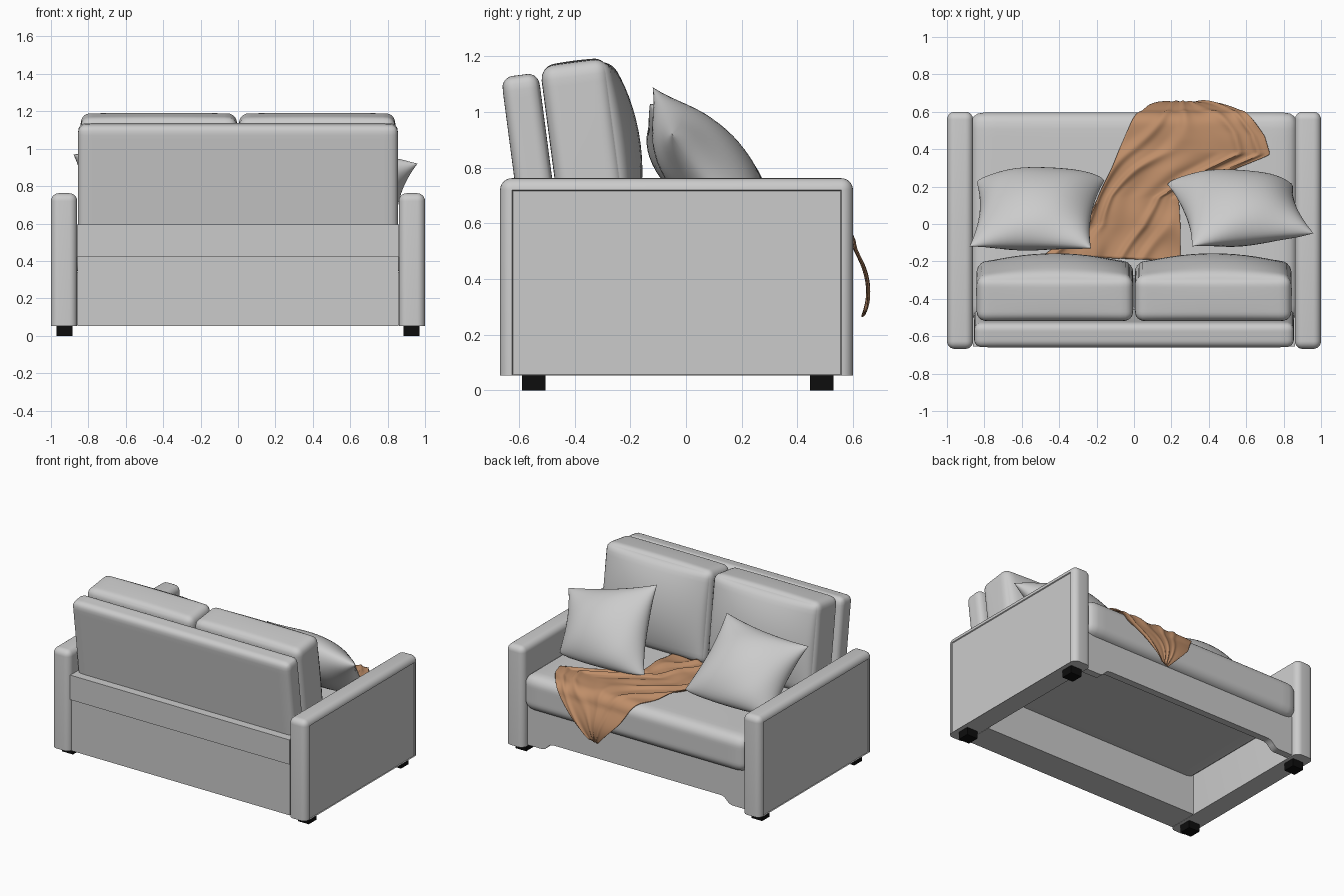
import bpy, bmesh, math
from mathutils import Vector, Matrix

if "Cube" in bpy.data.objects:
    bpy.data.objects.remove(bpy.data.objects["Cube"])

TILT = math.radians(7.5)


def material(name, color):
    m = bpy.data.materials.new(name)
    m.diffuse_color = (*color, 1)
    m.use_nodes = True
    m.node_tree.nodes["Principled BSDF"].inputs["Base Color"].default_value = m.diffuse_color
    return m


BLACK = material("black", (0.004, 0.004, 0.004))
TAN = material("tan", (0.52, 0.27, 0.14))


def finish(bm, name, mat=None, angle=35):
    bmesh.ops.recalc_face_normals(bm, faces=bm.faces)
    me = bpy.data.meshes.new(name)
    bm.to_mesh(me)
    bm.free()
    ob = bpy.data.objects.new(name, me)
    bpy.context.collection.objects.link(ob)
    if mat:
        me.materials.append(mat)
    bpy.ops.object.select_all(action='DESELECT')
    ob.select_set(True)
    bpy.context.view_layer.objects.active = ob
    bpy.ops.object.shade_smooth_by_angle(angle=math.radians(angle))
    return ob


def cube(lo, hi):
    lo, hi = Vector(lo), Vector(hi)
    bm = bmesh.new()
    bmesh.ops.create_cube(bm, size=1, matrix=Matrix.Translation((lo + hi) / 2) @ Matrix.Diagonal((*(hi - lo), 1)))
    return bm


def box(name, lo, hi, mat=None):
    return finish(cube(lo, hi), name, mat)


def soft_box(name, size, center, r, tilt=0, bulge=(0, 0, 0)):
    """Rounded block whose +y face and x / z faces can be puffed out."""
    bm = bmesh.new()
    bmesh.ops.create_cube(bm, size=2)
    bmesh.ops.subdivide_edges(bm, edges=bm.edges[:], cuts=21, use_grid_fill=True)
    half = Vector(size) / 2
    for v in bm.verts:
        t = Vector([math.sin(c * math.pi / 2) for c in v.co])
        p = Vector([t[i] * half[i] for i in range(3)])
        q = Vector([max(-half[i] + r, min(half[i] - r, p[i])) for i in range(3)])
        p = q + (p - q).normalized() * r
        w = [max(1 - c * c, 0) for c in t]
        if t.y > 0:
            p.y += bulge[1] * t.y * (w[0] * w[2]) ** 0.85
        p.x += bulge[0] * t.x * w[1] * w[2]
        p.z += bulge[2] * t.z * w[0] * w[1]
        v.co = p
    bm.transform(Matrix.Translation(center) @ Matrix.Rotation(tilt, 4, 'X'))
    return finish(bm, name, angle=60)


# Arms: rounded slabs with a seamed outer panel, on block legs
for s, side in ((-1, "left"), (1, "right")):
    xs = sorted((s * 0.86, s * 1.0))
    bm = cube((xs[0], -0.668, 0.053), (xs[1], 0.6, 0.762))
    edges = [e for e in bm.edges if max(v.co.z for v in e.verts) > 0.5]
    bmesh.ops.bevel(bm, geom=edges, offset=0.042, segments=6, profile=0.5, affect='EDGES')
    bm.normal_update()
    outer = [f for f in bm.faces if f.normal.x * s > 0.99 and f.calc_area() > 0.3]
    bmesh.ops.inset_region(bm, faces=outer, thickness=0.005, depth=-0.006)
    finish(bm, side + "_arm")
    lx = sorted((s * 0.885, s * 0.97))
    for y, end in ((-0.59, "back"), (0.445, "front")):
        box(f"{side}_{end}_leg", (lx[0], y, 0), (lx[1], y + 0.085, 0.06), BLACK)

# Base: rear storage box, ledge band and front apron with a raised cutout
box("rear_base", (-0.858, -0.642, 0.053), (0.858, -0.43, 0.43))
box("rear_band", (-0.862, -0.654, 0.42), (0.862, -0.5, 0.595))
half = [(0.86, 0.34), (0.86, 0.06), (0.75, 0.06), (0.725, 0.066), (0.705, 0.085), (0.685, 0.104), (0.66, 0.11)]
outline = half + [(-x, z) for x, z in reversed(half)]
bm = bmesh.new()
face = bm.faces.new([bm.verts.new((x, 0.5, z)) for x, z in outline])
ext = bmesh.ops.extrude_face_region(bm, geom=[face])
bmesh.ops.translate(bm, vec=(0, 0.05, 0), verts=[g for g in ext["geom"] if isinstance(g, bmesh.types.BMVert)])
finish(bm, "front_apron")

# Seat and backrest
soft_box("seat", (1.75, 1.12, 0.255), (0, 0.037, 0.4475), 0.07, bulge=(0, 0, 0.006))
soft_box("backrest", (1.71, 0.135, 0.655), (0, -0.555, 0.808), 0.042, TILT)
for s, side in ((-1, "left"), (1, "right")):
    soft_box(side + "_back_cushion", (0.835, 0.245, 0.64), (s * 0.423, -0.362, 0.861), 0.05, TILT, (0.003, 0.078, 0.006))


def pillow(name, tl, tr, bl, br, thick=0.145, n=24):
    """Puffed square stretched between four corners, its filling sagging to the lower edge."""
    tl, tr, bl, br = map(Vector, (tl, tr, bl, br))
    nrm = (br - tl).cross(tr - bl).normalized()
    nrm = nrm if nrm.y > 0 else -nrm
    bm = bmesh.new()
    for s in (-1, 1):
        grid = []
        for j in range(n + 1):
            row = []
            for i in range(n + 1):
                a, b = (-math.cos(math.pi * k / n) for k in (i, j))
                wa, wb = max(1 - a * a, 0), max(1 - b * b, 0)
                u = (a * (1 - 0.1 * wb) + 1) / 2
                v = (b * (1 - (0.08 if b > 0 else 0.0) * wa) + 1) / 2
                p = bl.lerp(br, u).lerp(tl.lerp(tr, u), v)
                h = thick * (wa * wb) ** 0.55
                h *= 1 + 0.07 * math.sin(5 * a + 3 * b) * (a * a + b * b)
                sag = 0.06 * math.sqrt(wa) * (1 - v) ** 2
                row.append(bm.verts.new(p + nrm * s * h + Vector((0, sag, 0))))
            grid.append(row)
        for j in range(n):
            for i in range(n):
                bm.faces.new((grid[j][i], grid[j][i + 1], grid[j + 1][i + 1], grid[j + 1][i]))
    bmesh.ops.remove_doubles(bm, verts=bm.verts, dist=0.0005)
    finish(bm, name, angle=60)


# Throw pillows
pillow("left_pillow", (-0.88, -0.12, 0.97), (-0.23, -0.13, 1.03), (-0.84, 0.22, 0.6), (-0.16, 0.23, 0.61))
pillow("right_pillow", (0.31, -0.12, 1.09), (0.96, -0.05, 0.92), (0.18, 0.21, 0.61), (0.85, 0.2, 0.59))

# Throw blanket: rows of left / right edge points, unrolled along the seat and over its front
rows = [((-0.49, -0.17), (0.25, -0.2)), ((-0.26, 0.0), (0.25, -0.02)), ((-0.19, 0.15), (0.24, 0.14)),
        ((-0.12, 0.3), (0.46, 0.26)), ((-0.08, 0.4), (0.73, 0.37)), ((-0.01, 0.56), (0.70, 0.47)),
        ((0.08, 0.72), (0.56, 0.66)), ((0.25, 0.9), (0.31, 0.88))]
bm = bmesh.new()
NU, NV, grid = 80, 64, []
for j in range(NU + 1):
    f = j / NU * (len(rows) - 1)
    k = min(int(f), len(rows) - 2)
    f -= k
    left, right = (Vector(rows[k][e]).lerp(Vector(rows[k + 1][e]), f) for e in (0, 1))
    line = []
    for i in range(NV + 1):
        v = i / NV
        x, s = left.lerp(right, v)
        # crumpled folds along the cloth, flattening towards the hanging tip
        fold = 0.5 + 0.5 * math.sin(22 * v + 3 * math.sin(6 * s + 4 * v) + 2 * math.sin(9 * v - 4 * s))
        fold = 0.017 * fold ** 3 + 0.006 * math.sin(17 * s + 13 * v) * math.sin(11 * s - 9 * v)
        fold *= 1 - 0.6 * max(0, min(1, (s - 0.45) / 0.2))
        bend, r = 0.53, 0.075
        if s < bend:
            p = (x, s, 0.588 + fold)
        elif s < bend + r * math.pi / 2:
            a = (s - bend) / r
            p = (x, bend + (r + fold) * math.sin(a), 0.588 - r + (r + fold) * math.cos(a))
        else:
            d = s - bend - r * math.pi / 2
            p = (x, bend + r + fold + 0.05 * math.sin(min(d / 0.26, 1) * 2.6), 0.588 - r - d)
        line.append(bm.verts.new(p))
    grid.append(line)
for j in range(NU):
    for i in range(NV):
        bm.faces.new((grid[j][i], grid[j][i + 1], grid[j + 1][i + 1], grid[j + 1][i]))
bmesh.ops.smooth_vert(bm, verts=bm.verts, factor=0.4, use_axis_x=True, use_axis_y=True, use_axis_z=True)
blanket = finish(bm, "throw_blanket", TAN, 60)
mod = blanket.modifiers.new("thickness", 'SOLIDIFY')
mod.thickness = 0.006
